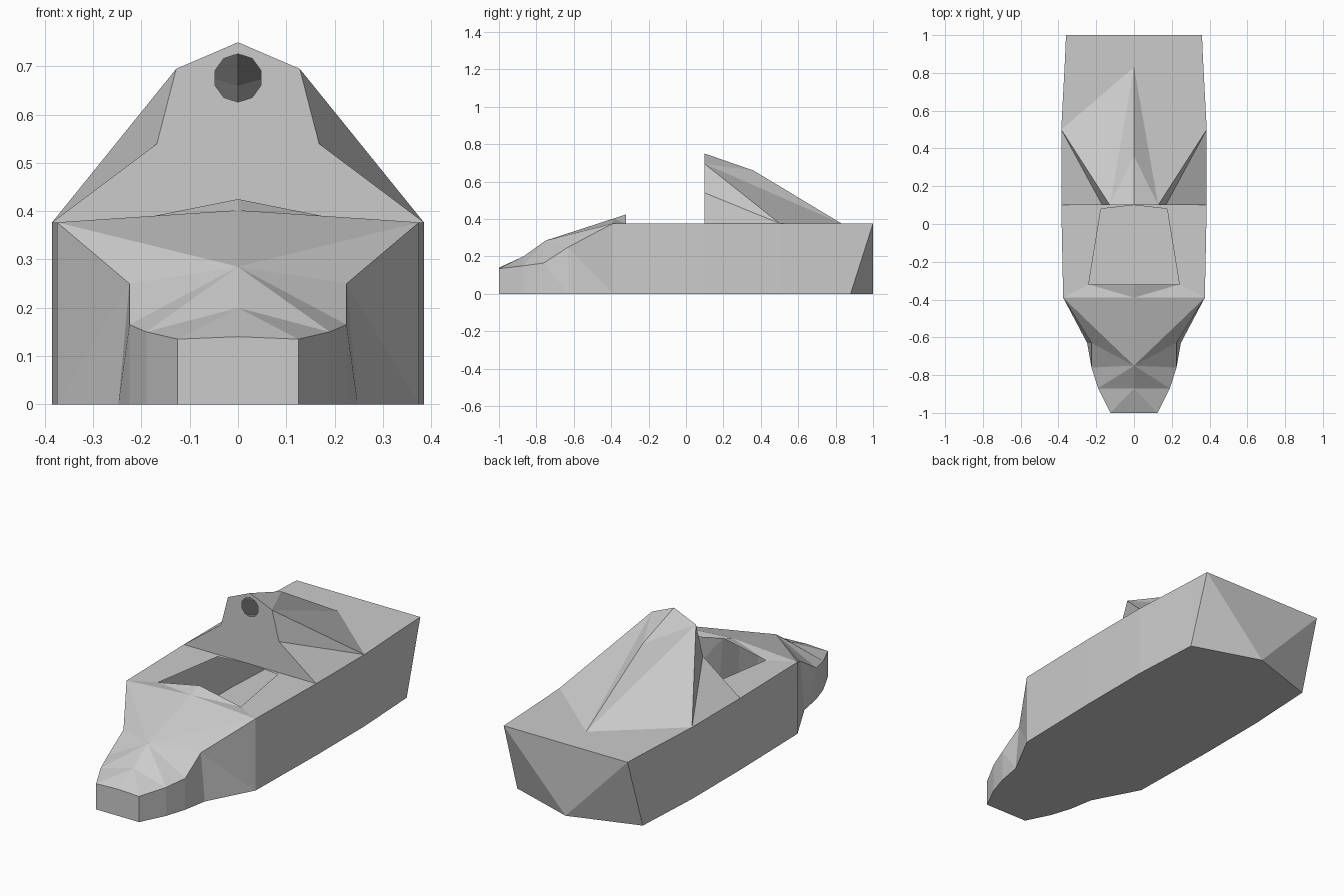
import bpy, bmesh, math

cube = bpy.data.objects.get("Cube")
if cube:
    bpy.data.objects.remove(cube, do_unlink=True)

# Plain grey paint
grey = bpy.data.materials.new("plain_grey")
grey.use_nodes = True
colour = (0.6, 0.6, 0.6, 1)
grey.diffuse_color = colour
grey.node_tree.nodes["Principled BSDF"].inputs["Base Color"].default_value = colour


def mirrored_shell(name, half_faces):
    """Open shell from faces of the +x half, repeated on the -x half."""
    bm = bmesh.new()
    for side in (1, -1):
        for face in half_faces:
            bm.faces.new([bm.verts.new((side * x, y, z)) for x, y, z in face])
    bmesh.ops.remove_doubles(bm, verts=bm.verts[:], dist=0.0005)
    bmesh.ops.recalc_face_normals(bm, faces=bm.faces[:])
    mesh = bpy.data.meshes.new(name)
    bm.to_mesh(mesh)
    bm.free()
    mesh.materials.append(grey)
    obj = bpy.data.objects.new(name, mesh)
    bpy.context.collection.objects.link(obj)
    return obj


DECK = 0.377

# Upper rim of the left side, nose to tail
rim = [(0.125, -1, 0.135), (0.19, -0.87, 0.15), (0.225, -0.76, 0.165),
       (0.225, -0.63, 0.25), (0.375, -0.39, DECK), (0.385, 0.1, DECK),
       (0.385, 0.5, DECK), (0.365, 0.88, DECK)]
floor = [(x, y, 0) for x, y, z in rim]
floor[3] = (0.248, -0.63, 0)
stern_corner = (0.36, 1, DECK)
stern_top, stern_foot = (0, 1, DECK), (0, 1, 0)

# Centre ridge of the nose, and the cockpit opening
tip, step, brow, hood, cowl = [(0, -1, 0.14), (0, -0.87, 0.2), (0, -0.75, 0.285),
                               (0, -0.39, 0.402), (0, -0.32, 0.425)]
open_front, open_back = (0.24, -0.32, DECK), (0.175, 0.08, DECK)
fin_foot, fin_tail = (0, 0.1, DECK), (0, 0.83, DECK)

# Hull sides, flat bottom and pointed stern
hull = []
for i in range(len(rim) - 1):
    hull.append([rim[i], floor[i], floor[i + 1]])
    hull.append([rim[i], floor[i + 1], rim[i + 1]])
    hull.append([floor[i], (0, floor[i][1], 0), (0, floor[i + 1][1], 0), floor[i + 1]])
hull += [
    [rim[7], floor[7], stern_corner],
    [floor[7], (0, floor[7][1], 0), stern_foot],
    [stern_corner, floor[7], stern_foot],
    [stern_corner, stern_foot, stern_top],
    # Nose
    [tip, (0, -1, 0), floor[0], rim[0]],
    [tip, rim[0], step], [rim[0], rim[1], step],
    [step, rim[1], brow], [rim[1], rim[2], brow],
    [brow, rim[2], rim[3]], [brow, rim[3], rim[4]], [brow, rim[4], hood],
    # Cowl in front of the cockpit
    [hood, open_front, cowl], [hood, rim[4], open_front],
    # Deck around the cockpit and behind the fin
    [rim[4], rim[5], open_back, open_front],
    [rim[5], fin_foot, open_back],
    [rim[6], rim[7], stern_corner, stern_top, fin_tail],
]
mirrored_shell("hull", hull)

# Fin behind the cockpit, with a round intake hole in its front
peak, ridge = (0, 0.1, 0.75), (0, 0.36, 0.66)
shoulder, waist, waist_mid = (0.128, 0.1, 0.695), (0.168, 0.1, 0.54), (0, 0.1, 0.54)
hole = [(0.05 * math.sin(a), 0.1, 0.676 + 0.05 * math.cos(a))
        for a in (math.pi * k / 5 for k in range(6))]
mirrored_shell("fin", [
    [peak, shoulder] + hole[2::-1],
    [shoulder, waist, waist_mid] + hole[:1:-1],
    [waist, rim[5], fin_foot, waist_mid],
    [waist, rim[6], rim[5]],
    [shoulder, rim[6], waist],
    [peak, ridge, shoulder],
    [shoulder, ridge, fin_tail],
    [shoulder, fin_tail, rim[6]],
])
